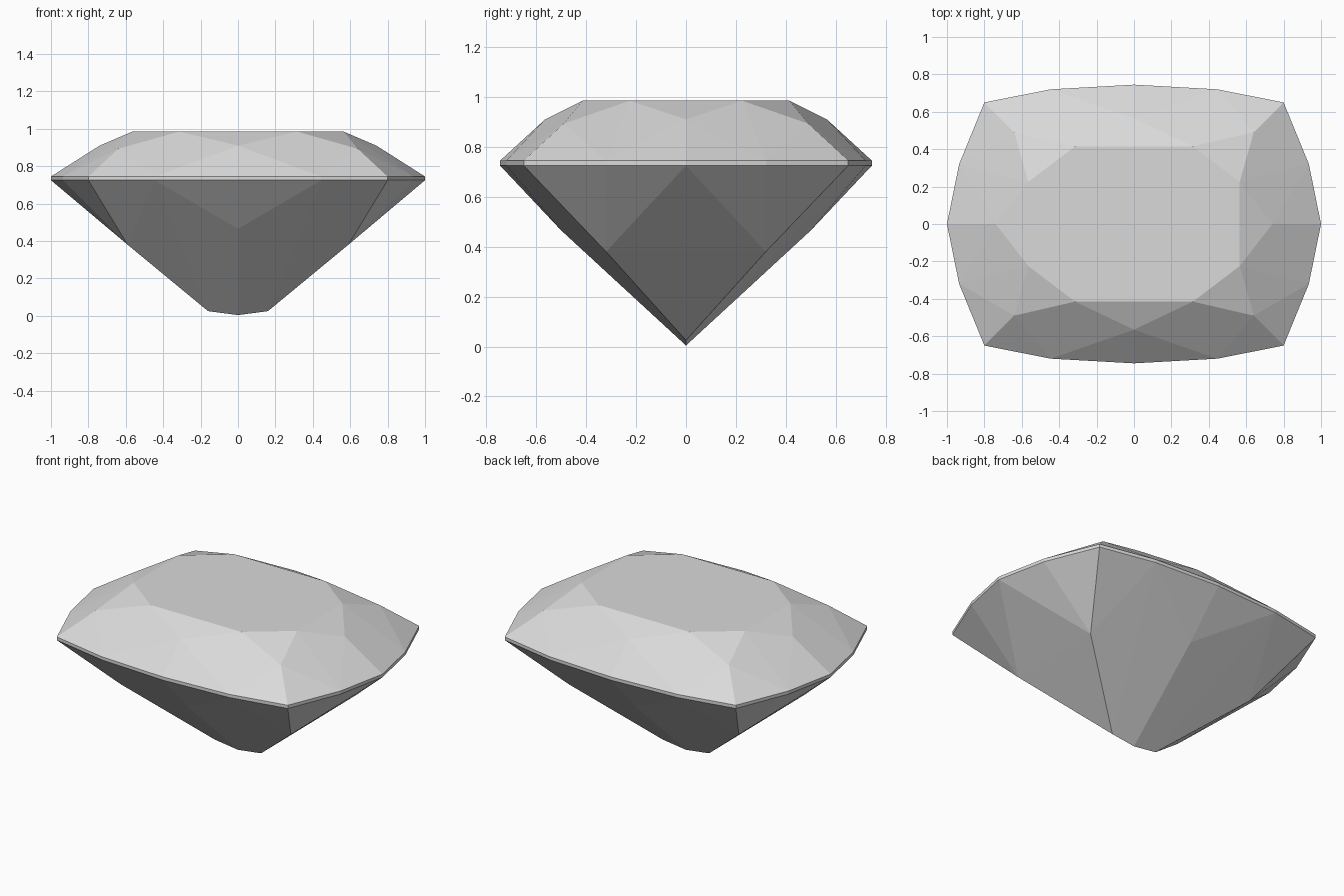
import bpy
import bmesh
import math

cube = bpy.data.objects.get("Cube")
if cube:
    bpy.data.objects.remove(cube, do_unlink=True)

# Heights of the girdle band
GIRDLE_LOW, GIRDLE_HIGH = 0.725, 0.745

# Cushion outline and facet corners, one quarter only
outline = [(0, 0.745), (0.445, 0.72), (0.8, 0.65), (0.935, 0.32), (1, 0)]
table = [(0.315, 0.415, 0.985), (0.565, 0.225, 0.985)]
crown = [(0, 0.565, 0.91), (0.64, 0.49, 0.893), (0.74, 0, 0.91)]
pavilion = [(0, 0.5, 0.465), (0.59, 0.32, 0.38)]
keel = [(0.16, 0, 0.025), (0, 0, 0.004)]
girdle = [(x, y, z) for x, y in outline for z in (GIRDLE_LOW, GIRDLE_HIGH)]


def mirrored(points):
    """Repeat quarter points in all four quadrants, without duplicates."""
    return sorted({(sx * x + 0.0, sy * y + 0.0, z)
                   for x, y, z in points for sx in (1, -1) for sy in (1, -1)})


def faceted_solid(name, points, material):
    """Wrap flat facets around the points."""
    bm = bmesh.new()
    for p in points:
        bm.verts.new(p)
    hull = bmesh.ops.convex_hull(bm, input=bm.verts[:])
    loose = [v for v in bm.verts if not v.link_faces]
    bmesh.ops.delete(bm, geom=loose, context='VERTS')
    # Merge coplanar triangles into clean facets
    bmesh.ops.dissolve_limit(bm, angle_limit=math.radians(0.5),
                             verts=bm.verts[:], edges=bm.edges[:])
    bmesh.ops.recalc_face_normals(bm, faces=bm.faces[:])
    mesh = bpy.data.meshes.new(name)
    bm.to_mesh(mesh)
    bm.free()
    mesh.materials.append(material)
    obj = bpy.data.objects.new(name, mesh)
    bpy.context.collection.objects.link(obj)
    return obj


# Pale grey stone
stone = bpy.data.materials.new("pale_grey")
stone.use_nodes = True
grey = (0.7, 0.7, 0.7, 1)
stone.diffuse_color = grey
stone.node_tree.nodes["Principled BSDF"].inputs["Base Color"].default_value = grey

# Cushion-cut gem: table, crown, girdle, pavilion and keel
faceted_solid("cushion_cut_gem",
              mirrored(table + crown + girdle + pavilion + keel), stone)
